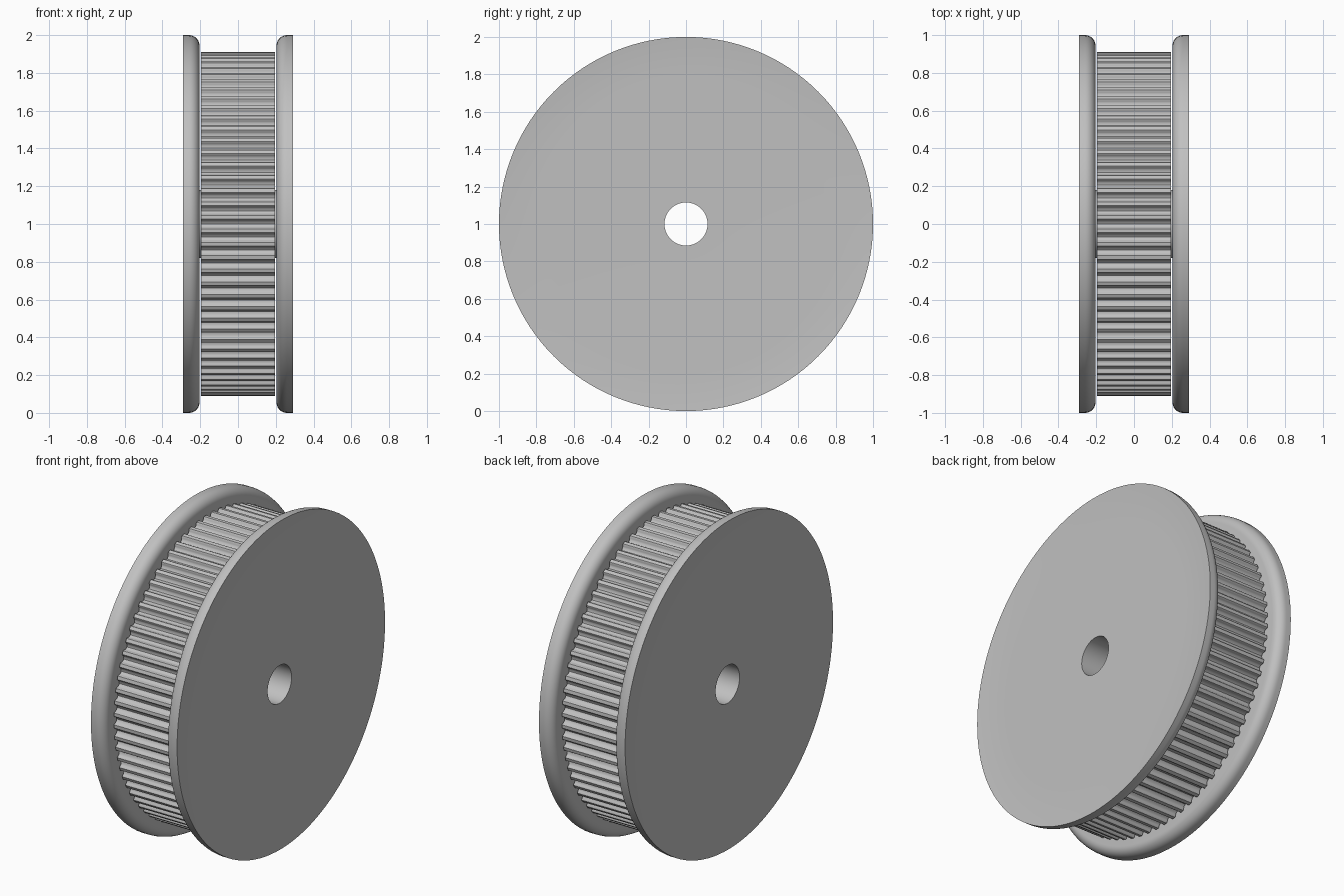
import bpy
import bmesh
from math import cos, sin, pi, radians

if "Cube" in bpy.data.objects:
    bpy.data.objects.remove(bpy.data.objects["Cube"])

BORE, HUB, RIM = 0.115, 0.18, 1.0
BODY_HALF, FLANGE_IN, FLANGE_OUT = 0.197, 0.204, 0.29
TEETH, TIP, DEPTH = 80, 0.912, 0.027

steel = bpy.data.materials.new("Brushed grey metal")
steel.use_nodes = True
grey = (0.53, 0.53, 0.53, 1)
steel.diffuse_color = grey
steel.node_tree.nodes["Principled BSDF"].inputs["Base Color"].default_value = grey


def ring_solid(name, loops, angle):
    """Join a closed series of (x, [(y, z), ...]) loops around the x axis."""
    bm = bmesh.new()
    rings = [[bm.verts.new((x, y, z + RIM)) for y, z in pts] for x, pts in loops]
    for i, a in enumerate(rings):
        b = rings[(i + 1) % len(rings)]
        n = len(a)
        for j in range(n):
            k = (j + 1) % n
            bm.faces.new((a[j], a[k], b[k], b[j]))
    bmesh.ops.recalc_face_normals(bm, faces=bm.faces)
    mesh = bpy.data.meshes.new(name)
    bm.to_mesh(mesh)
    bm.free()
    mesh.materials.append(steel)
    obj = bpy.data.objects.new(name, mesh)
    bpy.context.collection.objects.link(obj)
    bpy.ops.object.select_all(action="DESELECT")
    bpy.context.view_layer.objects.active = obj
    obj.select_set(True)
    bpy.ops.object.shade_smooth_by_angle(angle=radians(angle))
    return obj


def circle(radius, n):
    return [(radius * cos(2 * pi * i / n), radius * sin(2 * pi * i / n)) for i in range(n)]


# Toothed drum: flat lands separated by round-bottomed grooves
tooth = [(-0.5, 0), (-0.36, 0), (-0.31, 0.12), (-0.27, 0.45), (-0.19, 0.8), (0, 1),
         (0.19, 0.8), (0.27, 0.45), (0.31, 0.12), (0.36, 0)]
outline = []
for t in range(TEETH):
    for offset, drop in tooth:
        a = 2 * pi * (t + offset) / TEETH
        r = TIP - DEPTH * drop
        outline.append((r * cos(a), r * sin(a)))
bore = circle(BORE, len(outline))
ring_solid("toothed_drum", [(-BODY_HALF, bore), (-BODY_HALF, outline),
                            (BODY_HALF, outline), (BODY_HALF, bore)], 40)

# Flanges: hub spacer, rounded inner rim, slightly dished outer face
fillet = 0.055
profile = [(BORE, BODY_HALF), (HUB, BODY_HALF), (HUB, FLANGE_IN)]
for i in range(9):
    a = pi / 2 * i / 8
    profile.append((RIM - fillet + fillet * sin(a), FLANGE_IN + fillet * (1 - cos(a))))
profile.append((RIM, FLANGE_OUT))
for i in range(1, 9):
    s = 1 - i / 8
    profile.append((0.76 + 0.24 * s, FLANGE_OUT - 0.01 * (1 - s * s)))
profile.append((BORE, FLANGE_OUT - 0.01))
for name, side in (("left_flange", 1), ("right_flange", -1)):
    ring_solid(name, [(side * x, circle(r, 128)) for r, x in profile], 35)
